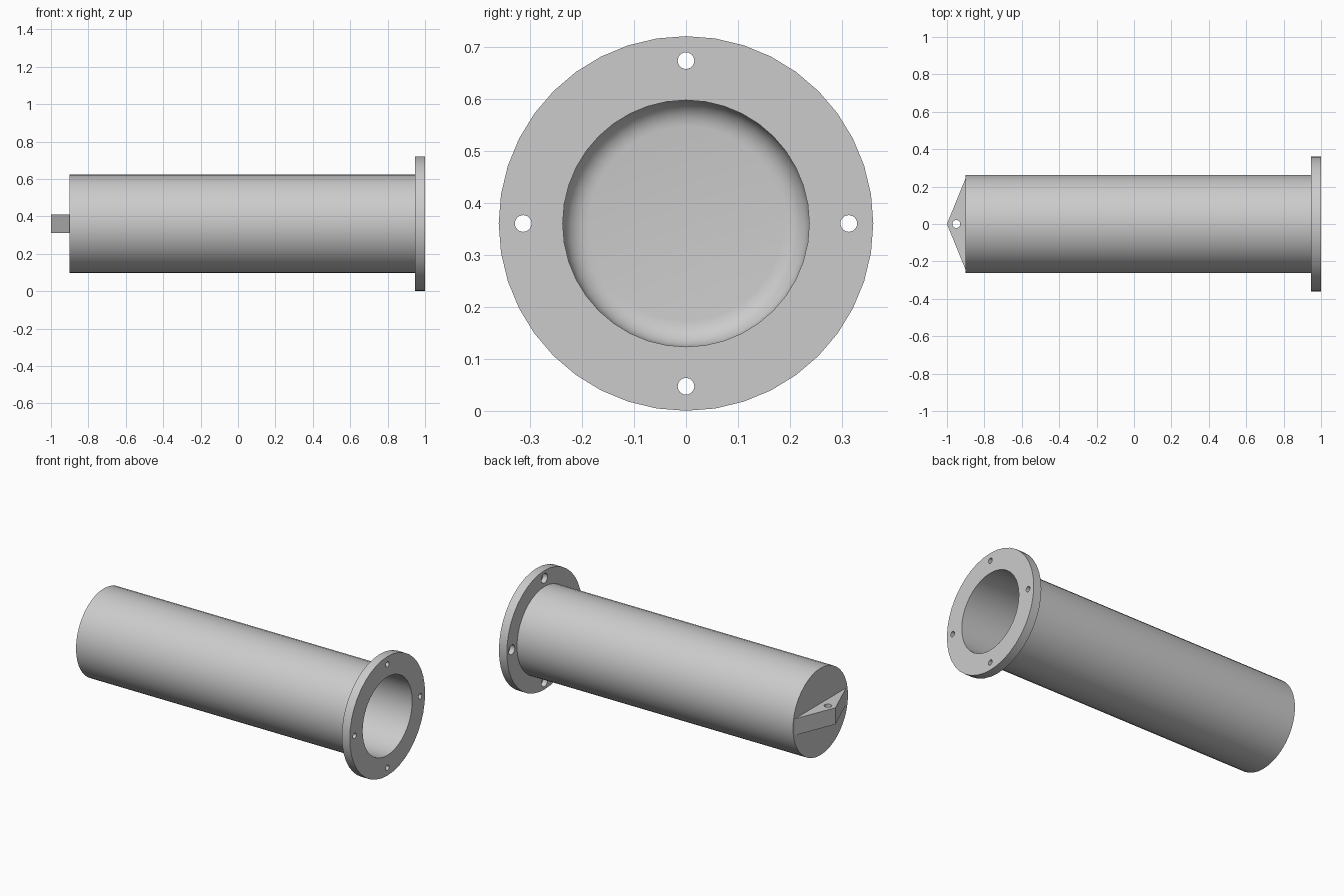
import bpy
import bmesh
from math import sin, cos, pi, radians
from mathutils import Matrix, Vector

AXIS_Z = 0.36
SEGMENTS = 40

default = bpy.data.objects.get("Cube")
if default:
    bpy.data.objects.remove(default, do_unlink=True)

grey = bpy.data.materials.new("plain grey")
grey.use_nodes = True
colour = (0.6, 0.6, 0.6, 1)
grey.diffuse_color = colour
grey.node_tree.nodes["Principled BSDF"].inputs["Base Color"].default_value = colour


def finish(bm, name):
    bmesh.ops.recalc_face_normals(bm, faces=bm.faces)
    mesh = bpy.data.meshes.new(name)
    bm.to_mesh(mesh)
    bm.free()
    mesh.materials.append(grey)
    obj = bpy.data.objects.new(name, mesh)
    bpy.context.collection.objects.link(obj)
    return obj


def lathe(name, profile):
    """Revolve (x, radius) points about the long axis."""
    bm = bmesh.new()
    verts = [bm.verts.new((x, 0, AXIS_Z + r)) for x, r in profile]
    edges = [bm.edges.new(pair) for pair in zip(verts, verts[1:])]
    bmesh.ops.spin(bm, geom=verts + edges, cent=(0, 0, AXIS_Z), axis=(1, 0, 0),
                   angle=2 * pi, steps=SEGMENTS)
    bmesh.ops.remove_doubles(bm, verts=bm.verts, dist=1e-5)
    return finish(bm, name)


def add_pin(bm, centre, radius, depth, along_x):
    turn = Matrix.Rotation(pi / 2, 4, 'Y') if along_x else Matrix()
    bmesh.ops.create_cone(bm, cap_ends=True, segments=24, radius1=radius,
                          radius2=radius, depth=depth,
                          matrix=Matrix.Translation(centre) @ turn)


def cut(obj, bm):
    """Subtract the pins in bm from obj, then discard the cutter."""
    cutter = finish(bm, "hole_cutter")
    cutter.hide_render = True
    mod = obj.modifiers.new("holes", 'BOOLEAN')
    mod.operation, mod.solver, mod.object = 'DIFFERENCE', 'EXACT', cutter
    bpy.context.view_layer.objects.active = obj
    bpy.ops.object.modifier_apply(modifier=mod.name)
    bpy.data.objects.remove(cutter, do_unlink=True)


# Closed tube with a rounded inner floor and an end flange
fillet = 0.05
floor_curve = [(-0.82 - fillet * sin(a), 0.187 + fillet * cos(a))
               for a in (i * pi / 12 for i in range(7))]
tube = lathe("flanged_tube", [(-0.9, 0), (-0.9, 0.263), (0.947, 0.263),
                              (0.947, 0.36), (1, 0.36), (1, 0.237),
                              *floor_curve, (-0.87, 0)])

# Four bolt holes, then their wider recesses behind the flange
for x, radius, depth in ((0.97, 0.016, 0.2), (0.927, 0.029, 0.1)):
    pins = bmesh.new()
    for i in range(4):
        a = i * pi / 2
        add_pin(pins, Vector((x, 0.313 * cos(a), AXIS_Z + 0.313 * sin(a))),
                radius, depth, True)
    cut(tube, pins)

# Triangular hanging lug on the closed end
bm = bmesh.new()
base = bm.faces.new([bm.verts.new((x, y, AXIS_Z - 0.05))
                     for x, y in ((-0.895, -0.258), (-0.895, 0.258), (-1, 0))])
top = bmesh.ops.extrude_face_region(bm, geom=[base])["geom"]
bmesh.ops.translate(bm, vec=(0, 0, 0.1),
                    verts=[v for v in top if isinstance(v, bmesh.types.BMVert)])
lug = finish(bm, "hanging_lug")
pins = bmesh.new()
add_pin(pins, Vector((-0.95, 0, AXIS_Z)), 0.021, 0.3, False)
cut(lug, pins)

for obj in (tube, lug):
    bpy.ops.object.select_all(action='DESELECT')
    obj.select_set(True)
    bpy.context.view_layer.objects.active = obj
    bpy.ops.object.shade_smooth_by_angle(angle=radians(30))
